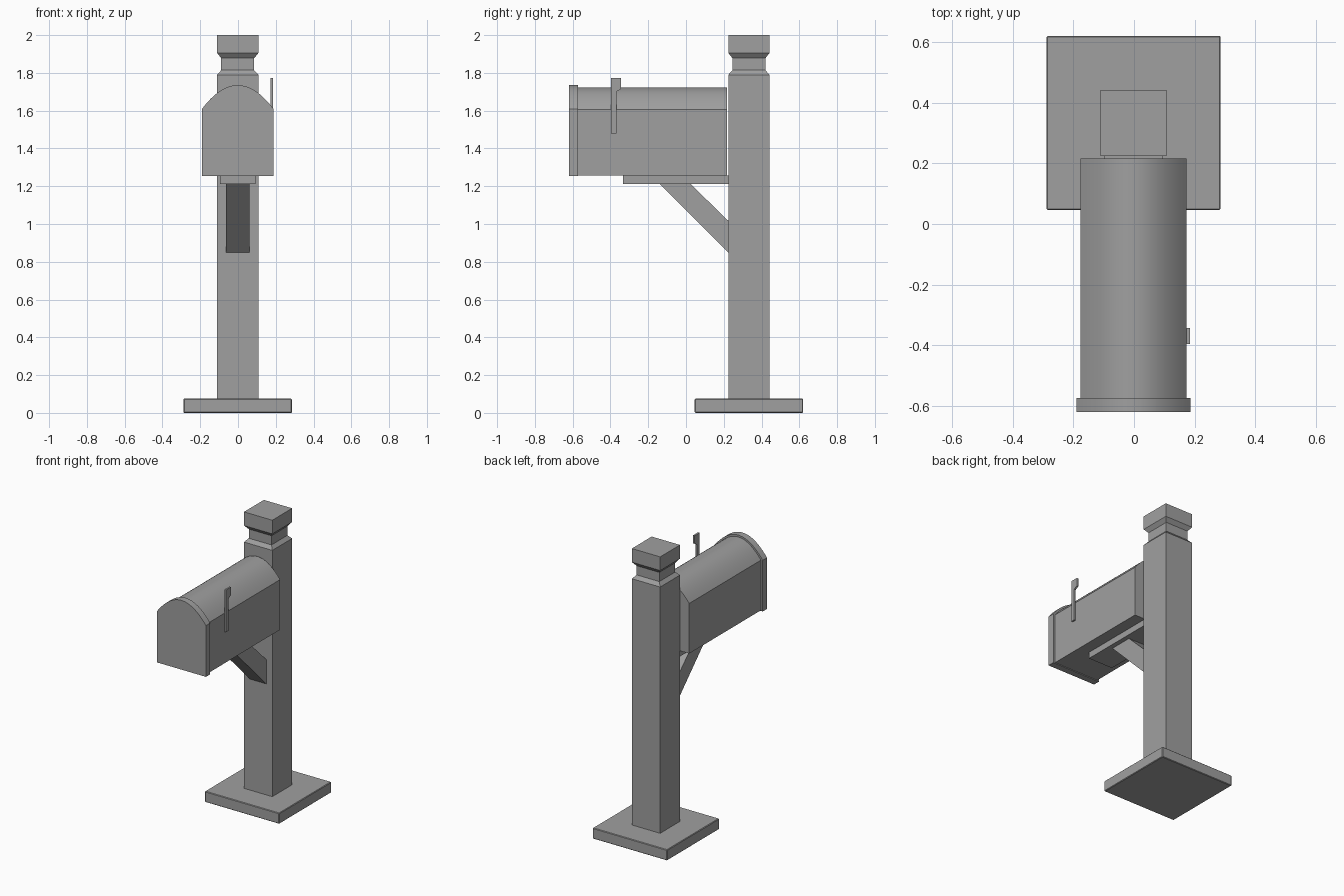
import bpy
import bmesh
from math import radians
from mathutils import Vector

if "Cube" in bpy.data.objects:
    bpy.data.objects.remove(bpy.data.objects["Cube"], do_unlink=True)

grey = bpy.data.materials.new("plain grey")
grey.use_nodes = True
colour = (0.35, 0.35, 0.35, 1)
grey.diffuse_color = colour
grey.node_tree.nodes["Principled BSDF"].inputs["Base Color"].default_value = colour


def finish(name, bm):
    bmesh.ops.recalc_face_normals(bm, faces=bm.faces)
    mesh = bpy.data.meshes.new(name)
    bm.to_mesh(mesh)
    bm.free()
    mesh.materials.append(grey)
    obj = bpy.data.objects.new(name, mesh)
    bpy.context.collection.objects.link(obj)
    return obj


def extrude(name, points, offset):
    """Close a planar outline and sweep it along the offset."""
    bm = bmesh.new()
    face = bm.faces.new([bm.verts.new(p) for p in points])
    swept = bmesh.ops.extrude_face_region(bm, geom=[face], use_keep_orig=True)
    moved = [g for g in swept["geom"] if isinstance(g, bmesh.types.BMVert)]
    bmesh.ops.translate(bm, verts=moved, vec=Vector(offset))
    return finish(name, bm)


def box(name, x0, x1, y0, y1, z0, z1):
    return extrude(name, [(x0, y0, z0), (x1, y0, z0), (x1, y1, z0), (x0, y1, z0)],
                   (0, 0, z1 - z0))


def arched(name, half, bottom, eave, top, y0, y1, steps=24):
    """Straight sided box with a rounded roof, running along y."""
    outline = [(CX - half, y0, bottom), (CX + half, y0, bottom)]
    for i in range(steps + 1):
        t = 1 - 2 * i / steps
        outline.append((CX + half * t, y0, eave + (top - eave) * (1 - t * t)))
    obj = extrude(name, outline, (0, y1 - y0, 0))
    bpy.ops.object.select_all(action="DESELECT")
    obj.select_set(True)
    bpy.context.view_layer.objects.active = obj
    bpy.ops.object.shade_smooth_by_angle(angle=radians(30))
    return obj


CX = -0.0015
POST_Y = 0.333

# Ground plate with slightly eased edges
base = box("base_plate", CX - 0.287, CX + 0.287, 0.046, 0.62, 0, 0.075)
bevel = base.modifiers.new("eased_edges", "BEVEL")
bevel.width = 0.004
bevel.segments = 1

# Square post with a cut neck and a block cap, stacked from square rings
profile = [(0.109, 0.075), (0.109, 1.79), (0.0875, 1.814),
           (0.0875, 1.878), (0.109, 1.905), (0.109, 2.0)]
bm = bmesh.new()
rings = [[bm.verts.new((CX + sx * h, POST_Y + sy * h, z))
          for sx, sy in ((-1, -1), (1, -1), (1, 1), (-1, 1))] for h, z in profile]
for low, high in zip(rings, rings[1:]):
    for i in range(4):
        j = (i + 1) % 4
        bm.faces.new((low[i], low[j], high[j], high[i]))
bm.faces.new(rings[0])
bm.faces.new(rings[-1])
finish("post", bm)

# Support board and diagonal brace
box("support_board", CX - 0.095, CX + 0.095, -0.333, 0.225, 1.212, 1.256)
brace = [(-0.14, 1.212), (0.024, 1.212), (0.225, 1.016), (0.225, 0.847)]
extrude("diagonal_brace", [(CX - 0.063, y, z) for y, z in brace], (0.126, 0, 0))

# Mailbox body and overlapping door
arched("mailbox_body", 0.1745, 1.258, 1.607, 1.722, -0.573, 0.216)
arched("mailbox_door", 0.1885, 1.253, 1.61, 1.735, -0.62, -0.573)

# Signal flag on the left side
flag = [(-0.396, 1.478), (-0.369, 1.478), (-0.369, 1.70),
        (-0.343, 1.715), (-0.343, 1.772), (-0.396, 1.772)]
extrude("signal_flag", [(0.173, y, z) for y, z in flag], (0.012, 0, 0))
